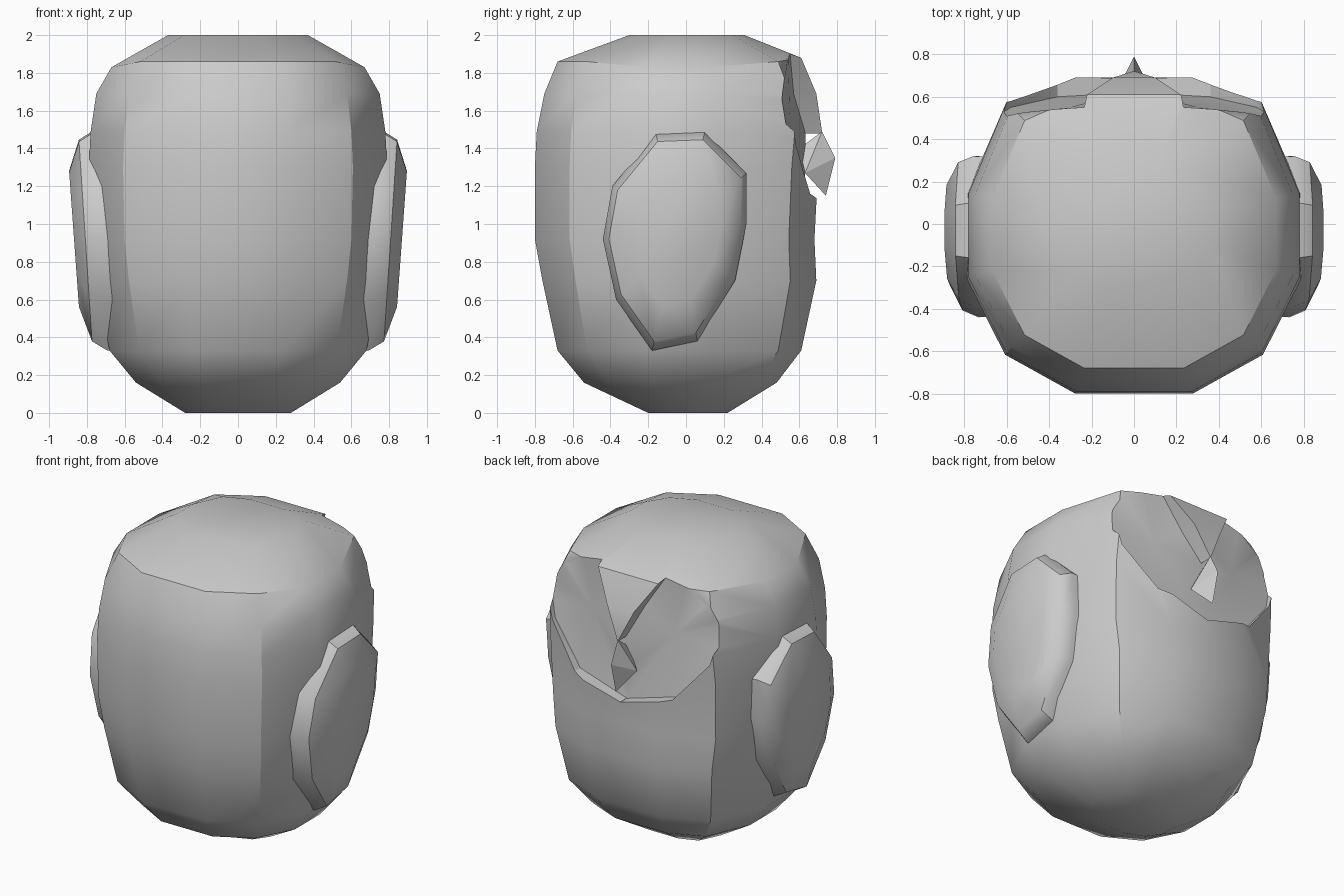
import bpy, bmesh, math

if "Cube" in bpy.data.objects:
    bpy.data.objects.remove(bpy.data.objects["Cube"])


def make(name, verts, faces):
    me = bpy.data.meshes.new(name)
    me.from_pydata(verts, [], faces)
    bm = bmesh.new()
    bm.from_mesh(me)
    bmesh.ops.recalc_face_normals(bm, faces=bm.faces)
    bm.to_mesh(me)
    bm.free()
    ob = bpy.data.objects.new(name, me)
    bpy.context.collection.objects.link(ob)
    return ob


def loft(name, rings):
    n = len(rings[0])
    verts = [v for r in rings for v in r]
    faces = [[k * n + i, k * n + (i + 1) % n, (k + 1) * n + (i + 1) % n, (k + 1) * n + i]
             for k in range(len(rings) - 1) for i in range(n)]
    faces += [list(range(n)), list(range((len(rings) - 1) * n, len(rings) * n))]
    return make(name, verts, faces)


def smooth(ob, deg):
    bpy.ops.object.select_all(action='DESELECT')
    ob.select_set(True)
    bpy.context.view_layer.objects.active = ob
    bpy.ops.object.shade_smooth_by_angle(angle=math.radians(deg))


# Head shell: twelve-sided rings (z, half width, front depth, back depth)
def head_ring(z, x, f, b):
    up = 0.02 if z == 1.84 else 0
    half = [(.35 * x, -f, z + up), (.77 * x, -.77 * f, z + up), (x, -.32 * f, z - up / 2),
            (x, .2 * b, z - up / 2), (.77 * x, .8 * b, z + up), (.35 * x, b, z + 2 * up)]
    return half + [(-px, py, pz) for px, py, pz in reversed(half)]


head = loft("head", [head_ring(*r) for r in (
    (0, .28, .20, .22), (.16, .54, .54, .48), (.33, .68, .68, .61), (.7, .75, .76, .69),
    (.92, .78, .80, .68), (1.3, .79, .80, .70), (1.49, .78, .79, .72),
    (1.69, .75, .75, .69), (1.84, .67, .68, .61), (2, .37, .30, .31))])

# Two sunken face discs cut from the back: (x, floor y, z)
disc = [(-.004, .635, 1.47), (.10, .57, 1.69), (.24, .55, 1.91), (.38, .54, 1.92),
        (.58, .52, 1.86), (.66, .50, 1.68), (.58, .55, 1.42), (.36, .60, 1.16),
        (-.004, .62, 1.06), (-.004, .63, 1.25)]
n = len(disc)
for s in (1, -1):
    verts = [(s * x, y, z) for x, y, z in disc] + [(s * x, 1.0, z) for x, y, z in disc]
    verts.append((s * .3, .55, 1.55))
    faces = [[i, (i + 1) % n, n + (i + 1) % n, n + i] for i in range(n)]
    faces += [[i, (i + 1) % n, 2 * n] for i in range(n)] + [list(range(n, 2 * n))]
    cutter = make("disc_cutter", verts, faces)
    cutter.hide_render = True
    mod = head.modifiers.new("disc", 'BOOLEAN')
    mod.operation = 'DIFFERENCE'
    mod.solver = 'EXACT'
    mod.object = cutter
    bpy.context.view_layer.objects.active = head
    bpy.ops.object.modifier_apply(modifier=mod.name)
    bpy.data.objects.remove(cutter)
smooth(head, 33)

# Side pads: oval outline (y, z) domed outward
pad = [(-.16, 1.48), (.10, 1.49), (.32, 1.27), (.32, 1.0), (.26, .7), (.06, .38),
       (-.18, .33), (-.37, .6), (-.44, .92), (-.39, 1.2)]


def pad_ring(s, x, k, tilt):
    return [(s * (x + tilt * (z - .95)), -.04 + k * (y + .04), .94 + k * (z - .94))
            for y, z in pad]


for s, side in ((1, "right"), (-1, "left")):
    ob = loft("side_pad_" + side, [pad_ring(s, .60, .98, .05), pad_ring(s, .735, 1, .07),
                                   pad_ring(s, .81, .92, .06), pad_ring(s, .87, .62, .045)])
    smooth(ob, 40)

# Beak at the tip of the forehead
make("beak", [(0, .72, 1.49), (0, .79, 1.35), (0, .74, 1.15), (.08, .63, 1.27),
              (-.08, .63, 1.27), (0, .6, 1.4)],
     [(0, 1, 3), (1, 2, 3), (0, 4, 1), (1, 4, 2), (0, 3, 5), (0, 5, 4), (2, 4, 5), (2, 5, 3)])
